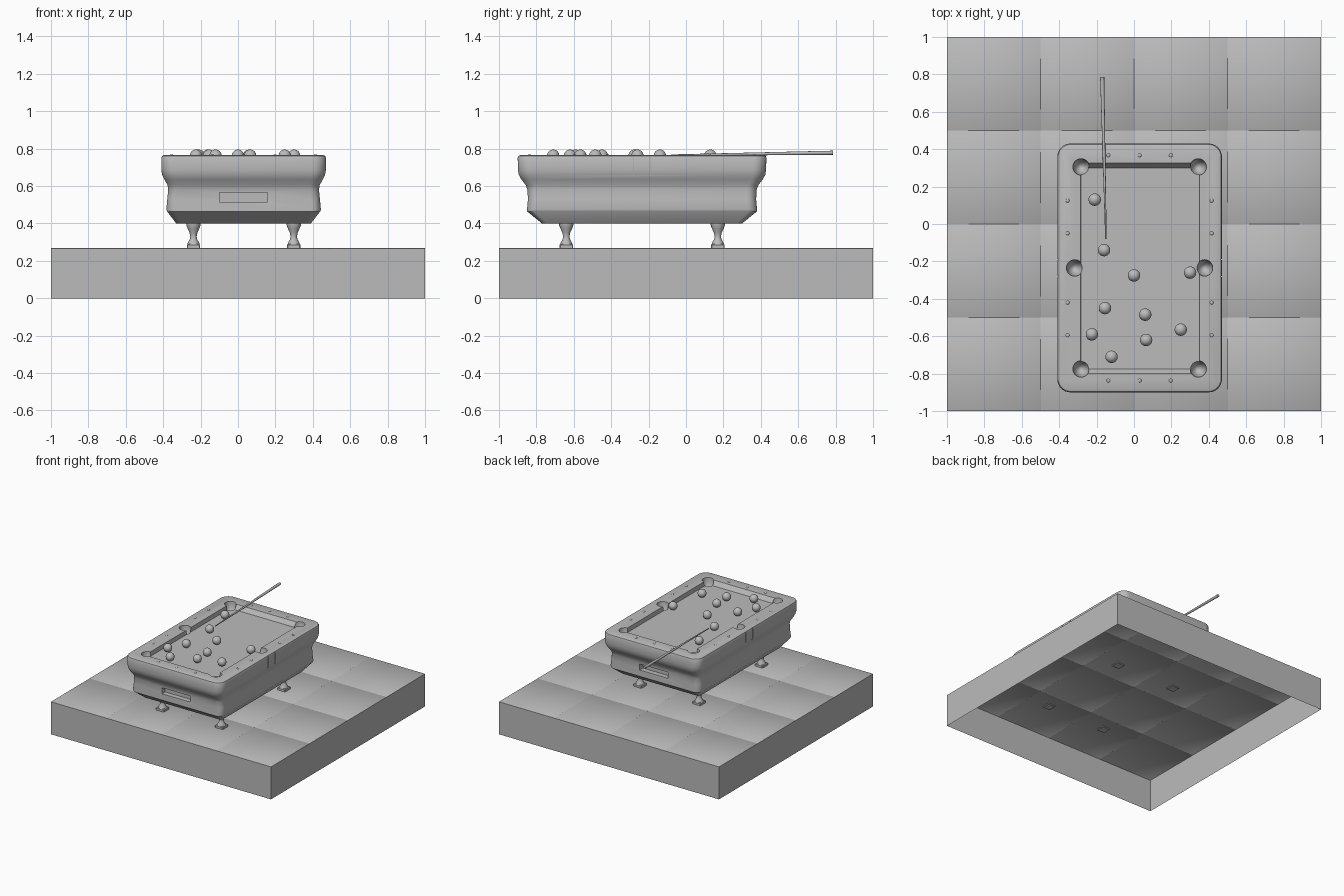
import bpy, bmesh, math
from mathutils import Matrix, Vector

cube = bpy.data.objects.get("Cube")
if cube:
    bpy.data.objects.remove(cube, do_unlink=True)

GREY = (0.5, 0.5, 0.5, 1)
grey = bpy.data.materials.new("plain_grey")
grey.use_nodes = True
grey.diffuse_color = GREY
grey.node_tree.nodes["Principled BSDF"].inputs["Base Color"].default_value = GREY

CX, CY = 0.03, -0.235       # table centre
HX, HY = 0.44, 0.665        # table half sizes
FLOOR, FELT, TOP = 0.27, 0.73, 0.765


def finish(name, bm, smooth=None):
    me = bpy.data.meshes.new(name)
    bm.to_mesh(me)
    bm.free()
    me.materials.append(grey)
    ob = bpy.data.objects.new(name, me)
    bpy.context.collection.objects.link(ob)
    if smooth:
        shade(ob, smooth)
    return ob


def shade(ob, angle):
    bpy.ops.object.select_all(action='DESELECT')
    ob.select_set(True)
    bpy.context.view_layer.objects.active = ob
    bpy.ops.object.shade_smooth_by_angle(angle=math.radians(angle))


def box(bm, lo, hi):
    lo, hi = Vector(lo), Vector(hi)
    m = Matrix.Translation((lo + hi) / 2) @ Matrix.Diagonal((*(hi - lo), 1))
    return bmesh.ops.create_cube(bm, size=1, matrix=m)["verts"]


def ball(name, loc, r, stretch=1, seg=24):
    bm = bmesh.new()
    m = Matrix.Translation(loc) @ Matrix.Diagonal((1, 1, stretch, 1))
    bmesh.ops.create_uvsphere(bm, u_segments=seg, v_segments=seg // 2, radius=r, matrix=m)
    return finish(name, bm, 60)


def loft(bm, loops):
    """Skin a stack of point loops and cap both ends."""
    rings = [[bm.verts.new(p) for p in loop] for loop in loops]
    for a, b in zip(rings, rings[1:]):
        for i in range(len(a)):
            j = (i + 1) % len(a)
            bm.faces.new((a[i], a[j], b[j], b[i]))
    bm.faces.new(rings[0][::-1])
    bm.faces.new(rings[-1])


def rounded_rect(hx, hy, r, z, steps=8):
    pts = []
    for q, (sx, sy) in enumerate([(1, 1), (-1, 1), (-1, -1), (1, -1)]):
        for k in range(steps + 1):
            a = math.pi / 2 * (q + k / steps)
            pts.append((CX + sx * (hx - r) + r * math.cos(a),
                        CY + sy * (hy - r) + r * math.sin(a), z))
    return pts


def carve(target, cutter):
    mod = target.modifiers.new("cut", 'BOOLEAN')
    mod.operation, mod.solver, mod.object = 'DIFFERENCE', 'EXACT', cutter
    bpy.context.view_layer.objects.active = target
    bpy.ops.object.modifier_apply(modifier=mod.name)
    bpy.data.objects.remove(cutter, do_unlink=True)


# Hollow plinth, open underneath
bm = bmesh.new()
box(bm, (-1, -1, 0), (1, 1, FLOOR - 0.003))
caps = [f for f in bm.faces if abs(f.normal.z) > 0.5]
bmesh.ops.delete(bm, geom=caps, context='FACES')
finish("plinth_walls", bm)

# Softly pillowed floor tiles
for i in range(4):
    for j in range(4):
        bm = bmesh.new()
        centre = (-0.75 + 0.5 * i, -0.75 + 0.5 * j, FLOOR - 0.003)
        bmesh.ops.create_grid(bm, x_segments=1, y_segments=1, size=0.25,
                              matrix=Matrix.Translation(centre))
        bmesh.ops.inset_region(bm, faces=bm.faces[:], thickness=0.006,
                               depth=0.003, use_boundary=True)
        finish("floor_tile", bm, 60)

# Table body: (inset in x, inset in y, height, corner radius)
profile = [(0.08, 0.13, 0.40, 0.03), (0.03, 0.05, 0.465, 0.05),
           (0.027, 0.05, 0.475, 0.05), (0.032, 0.055, 0.53, 0.05),
           (0.037, 0.052, 0.58, 0.05), (0.033, 0.043, 0.605, 0.055),
           (0.017, 0.02, 0.635, 0.06), (0.005, 0.006, 0.66, 0.07),
           (0, 0.002, 0.685, 0.07), (0, 0, 0.75, 0.07),
           (0.004, 0.004, 0.761, 0.07), (0.013, 0.013, TOP, 0.065)]
bm = bmesh.new()
loft(bm, [rounded_rect(HX - dx, HY - dy, r, z) for dx, dy, z, r in profile])
table = finish("table_body", bm)

# Playing surface recess with sloped end cushions
bm = bmesh.new()
for v in box(bm, (-0.283, -0.775, FELT), (0.347, 0.30, 0.80)):
    if v.co.z > FELT + 0.01:
        v.co.y += math.copysign(0.05, v.co.y)
        v.co.x += math.copysign(0.004, v.co.x)
carve(table, finish("felt_cutter", bm))

# Six pockets
corner_x, corner_y = 0.313, 0.54
pockets = [(sx * corner_x, sy * corner_y) for sx in (-1, 1) for sy in (-1, 1)]
pockets += [(-0.347, 0), (0.347, 0)]
for x, y in pockets:
    carve(table, ball("pocket_cutter", (CX + x, CY + y, TOP), 0.044, 2, 32))

# Ball return slots at both ends
for s in (-1, 1):
    bm = bmesh.new()
    y0, y1 = sorted((CY + s * 0.57, CY + s * 0.70))
    box(bm, (CX - 0.128, y0, 0.515), (CX + 0.128, y1, 0.565))
    carve(table, finish("slot_cutter", bm))

# Thin rail seams beside the side pockets
for s in (-1, 1):
    bm = bmesh.new()
    x0, x1 = sorted((CX + s * (HX - 0.006), CX + s * (HX + 0.05)))
    for y in (-0.045, 0.045):
        box(bm, (x0, CY + y - 0.003, 0.655), (x1, CY + y + 0.003, 0.80))
    carve(table, finish("seam_cutter", bm))
shade(table, 30)

# Rail sight studs
studs = [(s * 0.385, y) for s in (-1, 1) for y in (-0.36, -0.185, 0.185, 0.36)]
studs += [(x, s * 0.602) for s in (-1, 1) for x in (-0.167, 0, 0.167)]
for x, y in studs:
    ball("rail_stud", (CX + x, CY + y, TOP), 0.01, 0.4, 12)

# Turned legs on square feet
leg_profile = [(0.033, 0.288), (0.03, 0.297), (0.02, 0.315), (0.017, 0.33),
               (0.021, 0.35), (0.031, 0.372), (0.038, 0.39), (0.04, 0.41)]
for sx in (-1, 1):
    for sy in (-1, 1):
        x, y = CX + sx * 0.268, CY + sy * 0.405
        bm = bmesh.new()
        loft(bm, [[(x + r * math.cos(k * math.pi / 8), y + r * math.sin(k * math.pi / 8), z)
                   for k in range(16)] for r, z in leg_profile])
        finish("leg", bm, 40)
        bm = bmesh.new()
        box(bm, (x - 0.036, y - 0.036, 0.264), (x + 0.036, y + 0.036, 0.29))
        bmesh.ops.bevel(bm, geom=bm.edges[:], offset=0.004, segments=1, affect='EDGES')
        finish("foot", bm)

# Balls on the felt
spots = [(-0.21, 0.13), (-0.16, -0.14), (0, -0.275), (0.30, -0.26), (-0.155, -0.45),
         (0.06, -0.485), (-0.225, -0.59), (0.065, -0.62), (0.25, -0.565), (-0.12, -0.71)]
for x, y in spots:
    ball("play_ball", (x, y, FELT + 0.032), 0.033)

# Tapered cue resting over the end rail
tip, butt = Vector((-0.15, -0.08, 0.765)), Vector((-0.17, 0.785, 0.778))
axis = butt - tip
bm = bmesh.new()
bmesh.ops.create_cone(bm, cap_ends=True, segments=16, radius1=0.004, radius2=0.011,
                      depth=axis.length,
                      matrix=Matrix.Translation((tip + butt) / 2)
                      @ axis.to_track_quat('Z', 'Y').to_matrix().to_4x4())
finish("cue", bm, 40)
